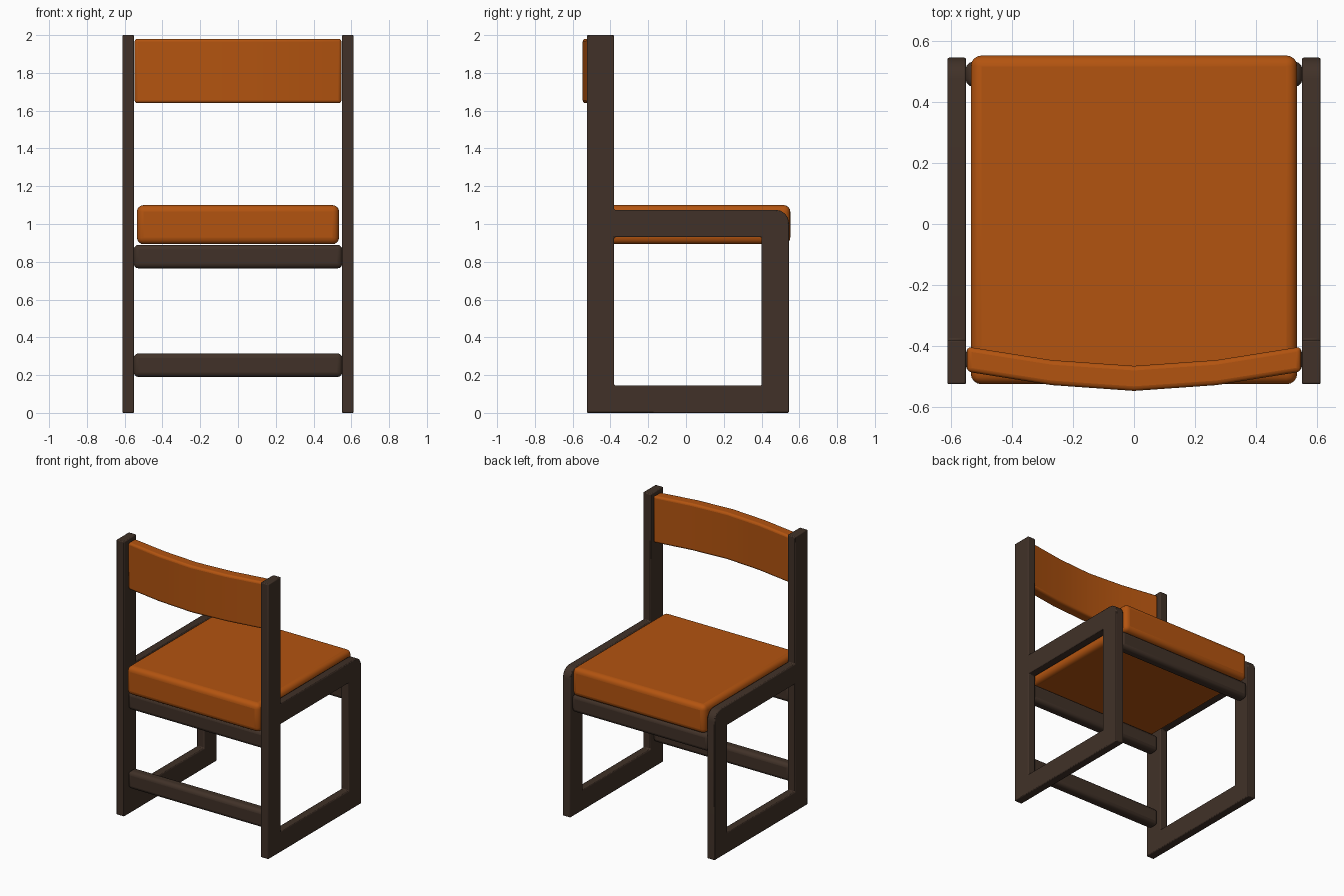
import bpy, bmesh, math

if "Cube" in bpy.data.objects:
    bpy.data.objects.remove(bpy.data.objects["Cube"])


def material(name, color):
    m = bpy.data.materials.new(name)
    m.diffuse_color = (*color, 1)
    m.use_nodes = True
    m.node_tree.nodes["Principled BSDF"].inputs["Base Color"].default_value = m.diffuse_color
    return m


wood = material("dark_brown_wood", (0.052, 0.031, 0.021))
orange = material("orange_upholstery", (0.45, 0.088, 0.005))


def finish(name, bm, mat, bevel, segments):
    bmesh.ops.recalc_face_normals(bm, faces=bm.faces)
    me = bpy.data.meshes.new(name)
    bm.to_mesh(me)
    bm.free()
    me.materials.append(mat)
    ob = bpy.data.objects.new(name, me)
    bpy.context.collection.objects.link(ob)
    mod = ob.modifiers.new("rounded_edges", 'BEVEL')
    mod.width, mod.segments = bevel, segments
    mod.limit_method, mod.angle_limit = 'ANGLE', math.radians(50)
    bpy.context.view_layer.objects.active = ob
    ob.select_set(True)
    bpy.ops.object.shade_smooth_by_angle(angle=math.radians(40))
    ob.select_set(False)
    return ob


def box(name, lo, hi, mat, bevel, segments):
    bm = bmesh.new()
    bmesh.ops.create_cube(bm, size=1)
    for v in bm.verts:
        v.co = [(a + b) / 2 + c * (b - a) for a, b, c in zip(lo, hi, v.co)]
    return finish(name, bm, mat, bevel, segments)


def side_frame(name, x0, x1):
    # back post joined to a hoop of top rail, front leg and floor runner
    bm = bmesh.new()
    post = [(-.525, 0), (-.38, 0), (-.38, .145), (-.38, .93), (-.38, 1.075), (-.38, 2), (-.525, 2)]
    arc = [(.475 + .07 * math.sin(math.pi / 8 * i), 1.005 + .07 * math.cos(math.pi / 8 * i))
           for i in range(5)]
    shapes = [post,
              [(-.38, .93), (.40, .93), arc[0], (-.38, 1.075)],
              [(.40, .93)] + arc[::-1],
              [(.40, .93), (.40, .145), (.545, 0), arc[-1]],
              [(-.38, 0), (.545, 0), (.40, .145), (-.38, .145)]]
    for s in shapes:
        bm.faces.new([bm.verts.new((x0, y, z)) for y, z in s])
    bmesh.ops.remove_doubles(bm, verts=bm.verts, dist=1e-4)
    bmesh.ops.recalc_face_normals(bm, faces=bm.faces)
    ext = bmesh.ops.extrude_face_region(bm, geom=bm.faces[:], use_keep_orig=True)
    for g in ext["geom"]:
        if isinstance(g, bmesh.types.BMVert):
            g.co.x = x1
    finish(name, bm, wood, 0.006, 2)


side_frame("right_side_frame", 0.55, 0.612)
side_frame("left_side_frame", -0.612, -0.55)

# cross rails between the side frames
for name, y, z in (("rear_seat_rail", -.485, .765), ("front_seat_rail", .45, .765),
                   ("lower_stretcher", -.485, .19)):
    box(name, (-.552, y, z), (.552, y + .082, z + .125), wood, 0.025, 3)

# seat cushion
box("seat_cushion", (-.535, -.525, .893), (.535, .552, 1.10), orange, 0.035, 4)

# curved backrest
bm = bmesh.new()
rings = []
for x, y in ((-.548, -.402), (-.27, -.446), (0, -.465), (.27, -.446), (.548, -.402)):
    rings.append([bm.verts.new((x, yy, z)) for yy, z in
                  ((y, 1.64), (y, 1.98), (y - .082, 1.98), (y - .082, 1.64))])
for a, b in zip(rings, rings[1:]):
    for i in range(4):
        j = (i + 1) % 4
        bm.faces.new((a[i], a[j], b[j], b[i]))
bm.faces.new(rings[0])
bm.faces.new(rings[-1])
finish("backrest", bm, orange, 0.015, 3)
